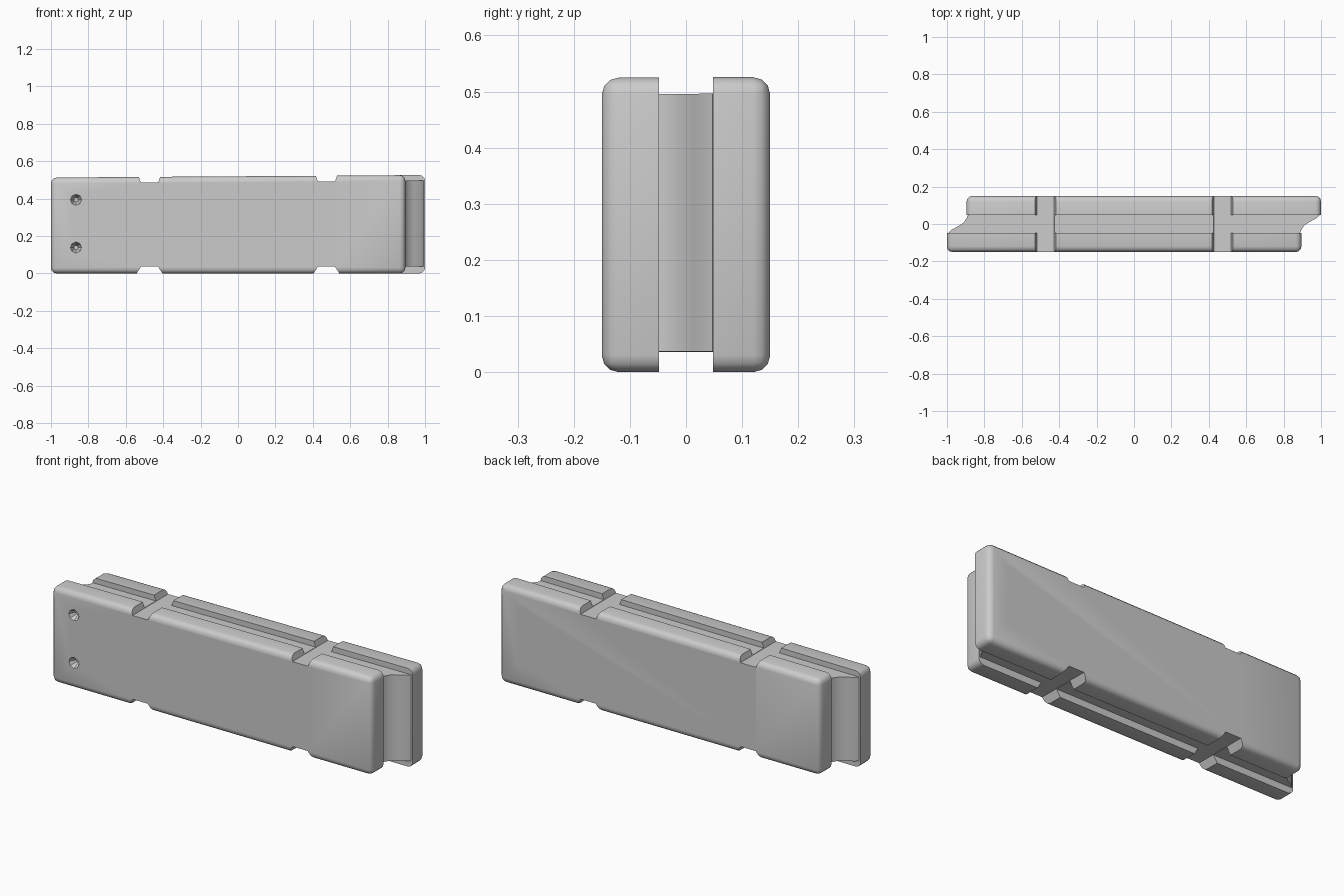
import bpy, bmesh, math
from mathutils import Matrix

if "Cube" in bpy.data.objects:
    bpy.data.objects.remove(bpy.data.objects["Cube"])

H = 0.519
TURN = Matrix.Rotation(math.pi, 4, 'Z')


def make_object(name, bm):
    bmesh.ops.recalc_face_normals(bm, faces=bm.faces)
    me = bpy.data.meshes.new(name)
    bm.to_mesh(me)
    bm.free()
    ob = bpy.data.objects.new(name, me)
    bpy.context.collection.objects.link(ob)
    return ob


def prism(name, points, direction):
    """Closed outline extruded along a direction."""
    bm = bmesh.new()
    face = bm.faces.new([bm.verts.new(p) for p in points])
    out = bmesh.ops.extrude_face_region(bm, geom=[face])
    moved = [v for v in out["geom"] if isinstance(v, bmesh.types.BMVert)]
    bmesh.ops.translate(bm, verts=moved, vec=direction)
    return make_object(name, bm)


def slab(name, turned):
    """Long plank with rounded outer edges and crisp groove edges."""
    bm = bmesh.new()
    bmesh.ops.create_cube(bm, size=1)
    for v in bm.verts:
        v.co = (-1.0 if v.co.x < 0 else 0.895,
                -0.15 if v.co.y < 0 else -0.048,
                0 if v.co.z < 0 else H)
    edges = [e for e in bm.edges if any(v.co.y < -0.1 for v in e.verts)]
    bmesh.ops.bevel(bm, geom=edges, offset=0.03, segments=3, profile=0.5, affect='EDGES')
    if turned:
        bm.transform(TURN)
    return make_object(name, bm)


def combine(target, other, operation):
    mod = target.modifiers.new(operation.lower(), 'BOOLEAN')
    mod.operation = operation
    mod.solver = 'EXACT'
    mod.object = other
    bpy.context.view_layer.objects.active = target
    bpy.ops.object.modifier_apply(modifier=mod.name)
    bpy.data.objects.remove(other, do_unlink=True)


# Two offset planks joined by a recessed core with curved ends
body = slab("barrier_block", False)
combine(body, slab("back_slab", True), 'UNION')
half = [(-0.88, 0.07), (-0.893, 0.035), (-0.91, 0.008), (-0.94, -0.012),
        (-0.975, -0.03), (-0.992, -0.047), (-0.96, -0.07)]
outline = half + [(-x, -y) for x, y in half]
core = prism("core", [(x, y, 0.036) for x, y in outline], (0, 0, 0.454))
combine(body, core, 'UNION')

# Strap notches across the top and bottom edges
for s in (-1, 1):
    top = [(-0.06, H + 0.01), (-0.046, 0.488), (0.046, 0.488), (0.06, H + 0.01)]
    bottom = [(-0.075, -0.01), (-0.045, 0.037), (0.045, 0.037), (0.075, -0.01)]
    for shape in (top, bottom):
        cut = prism("notch_cutter", [(s * 0.473 + s * x, -0.3, z) for x, z in shape], (0, 0.6, 0))
        combine(body, cut, 'DIFFERENCE')

# Tapered bolt holes, a pair on each broad face
for turned in (False, True):
    for z in (0.14, 0.398):
        bm = bmesh.new()
        bmesh.ops.create_cone(bm, cap_ends=True, segments=8, radius1=0.038, radius2=0.012, depth=0.05)
        bm.transform(Matrix.Translation((-0.866, -0.14, z)) @ Matrix.Rotation(-math.pi / 2, 4, 'X'))
        if turned:
            bm.transform(TURN)
        combine(body, make_object("hole_cutter", bm), 'DIFFERENCE')

# Slight rise of the top toward one end
for v in body.data.vertices:
    v.co.z *= 1 + 0.013 * v.co.x

bpy.ops.object.select_all(action='DESELECT')
body.select_set(True)
bpy.context.view_layer.objects.active = body
bpy.ops.object.shade_smooth_by_angle(angle=math.radians(40))
